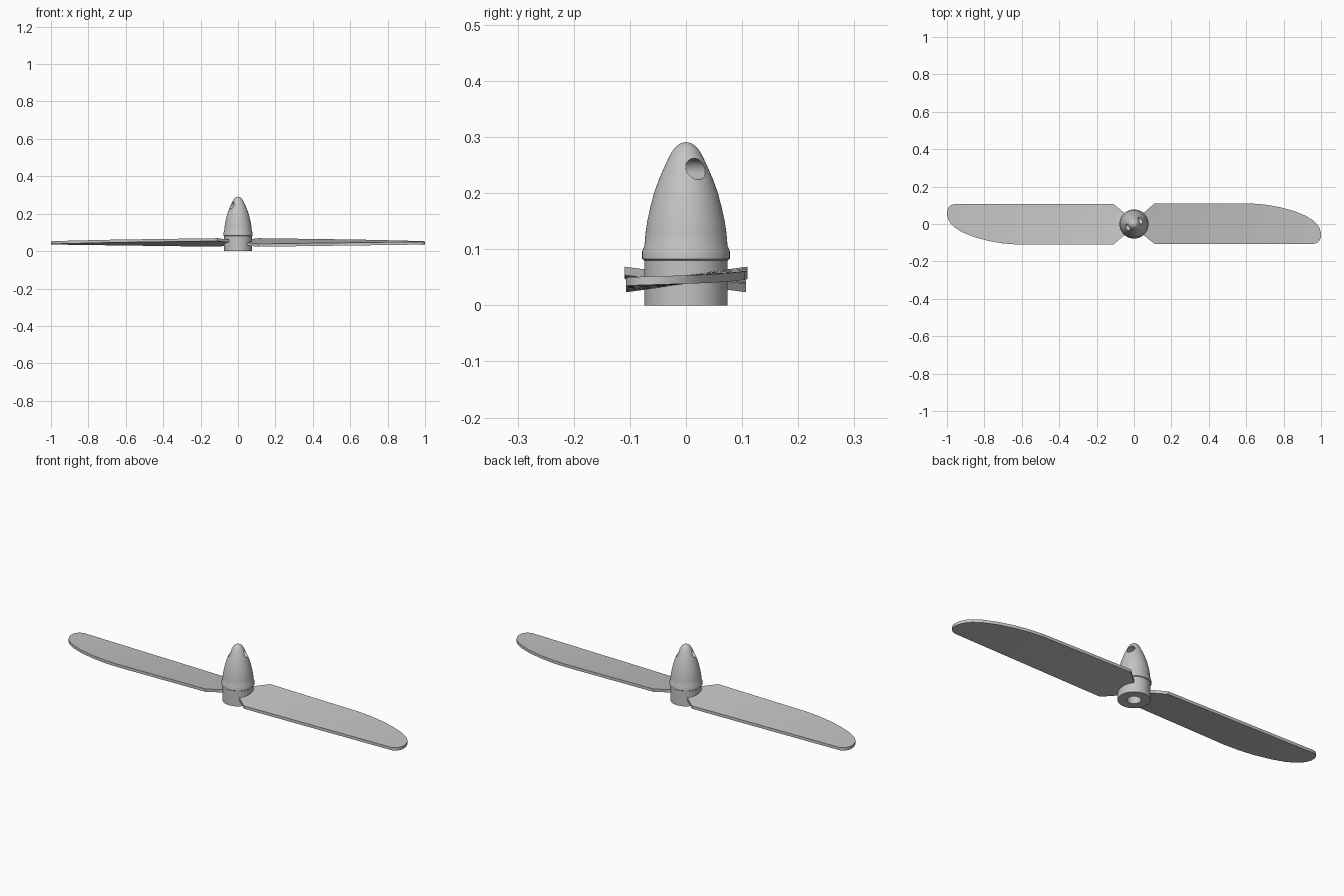
import bpy, bmesh, math
from mathutils import Matrix

cube = bpy.data.objects.get("Cube")
if cube:
    bpy.data.objects.remove(cube, do_unlink=True)

grey = bpy.data.materials.new("light grey")
grey.use_nodes = True
COLOUR = (0.55, 0.55, 0.55, 1)
grey.diffuse_color = COLOUR
grey.node_tree.nodes["Principled BSDF"].inputs["Base Color"].default_value = COLOUR


def finish(bm, name):
    bmesh.ops.recalc_face_normals(bm, faces=bm.faces)
    mesh = bpy.data.meshes.new(name)
    bm.to_mesh(mesh)
    bm.free()
    mesh.materials.append(grey)
    obj = bpy.data.objects.new(name, mesh)
    bpy.context.collection.objects.link(obj)
    return obj


def activate(obj):
    bpy.ops.object.select_all(action="DESELECT")
    obj.select_set(True)
    bpy.context.view_layer.objects.active = obj


def smooth(obj):
    activate(obj)
    bpy.ops.object.shade_smooth_by_angle(angle=math.radians(30))


def lathe(name, profile, sides=64):
    """Closed solid turned around z; the profile's ends lie on the axis."""
    bm = bmesh.new()
    verts = [bm.verts.new((r, 0, z)) for r, z in profile]
    edges = [bm.edges.new(pair) for pair in zip(verts, verts[1:])]
    bmesh.ops.spin(bm, geom=verts + edges, cent=(0, 0, 0), axis=(0, 0, 1),
                   angle=math.tau, steps=sides, use_merge=True)
    bmesh.ops.remove_doubles(bm, verts=bm.verts, dist=0.0002)
    return finish(bm, name)


def cut_cylinder(target, radius, depth, matrix):
    bm = bmesh.new()
    bmesh.ops.create_cone(bm, cap_ends=True, segments=40, radius1=radius,
                          radius2=radius, depth=depth, matrix=matrix)
    cutter = finish(bm, "hole_cutter")
    cutter.hide_render = True
    mod = target.modifiers.new("hole", "BOOLEAN")
    mod.operation = "DIFFERENCE"
    mod.solver = "EXACT"
    mod.object = cutter
    activate(target)
    bpy.ops.object.modifier_apply(modifier=mod.name)
    bpy.data.objects.remove(cutter, do_unlink=True)


# Hub with collar and bullet-shaped spinner
spinner = [(0.074, 0.106), (0.072, 0.13), (0.069, 0.15), (0.0635, 0.175),
           (0.057, 0.2), (0.048, 0.225), (0.037, 0.25), (0.029, 0.267),
           (0.023, 0.277), (0.016, 0.285), (0.008, 0.2895), (0, 0.291)]
hub = lathe("hub_and_spinner", [(0, 0), (0.074, 0), (0.074, 0.08), (0.078, 0.083),
                                (0.078, 0.097)] + spinner)

# Shaft bore underneath and the cross hole through the nose
cut_cylinder(hub, 0.032, 0.3, Matrix.Translation((0, 0, 0)))
cross = (Matrix.Translation((0, 0, 0.243)) @ Matrix.Rotation(math.radians(28), 4, "Z")
         @ Matrix.Rotation(math.pi / 2, 4, "Y"))
cut_cylinder(hub, 0.019, 0.3, cross)
smooth(hub)

# Blade outline: distance from axis, front edge, back edge
OUTLINE = [(0.04, -0.05, 0.05), (0.11, -0.107, 0.11), (0.28, -0.107, 0.11),
           (0.45, -0.107, 0.11), (0.62, -0.107, 0.11), (0.7, -0.107, 0.104),
           (0.78, -0.107, 0.09), (0.86, -0.107, 0.068), (0.92, -0.107, 0.043),
           (0.96, -0.107, 0.018), (0.98, -0.1, -0.002), (0.993, -0.087, -0.024),
           (1.0, -0.068, -0.048)]
CHORD = 8
HALF = 0.0075


def blade(name, turn):
    bm = bmesh.new()
    rings = []
    for x, front, back in OUTLINE:
        pitch = 0.155 - 0.125 * x          # flatter toward the tip
        ys = [front + (back - front) * i / CHORD for i in range(CHORD + 1)]
        loop = [(y, HALF) for y in ys] + [(y, -HALF) for y in reversed(ys)]
        rings.append([bm.verts.new((x, y, 0.046 + y * pitch + h)) for y, h in loop])
    n = len(rings[0])
    for a, b in zip(rings, rings[1:]):
        for i in range(n):
            j = (i + 1) % n
            bm.faces.new((a[i], a[j], b[j], b[i]))
    bm.faces.new(rings[0])
    bm.faces.new(rings[-1])
    bmesh.ops.rotate(bm, verts=bm.verts, cent=(0, 0, 0),
                     matrix=Matrix.Rotation(turn, 3, "Z"))
    smooth(finish(bm, name))


blade("left_blade", 0)
blade("right_blade", math.pi)
